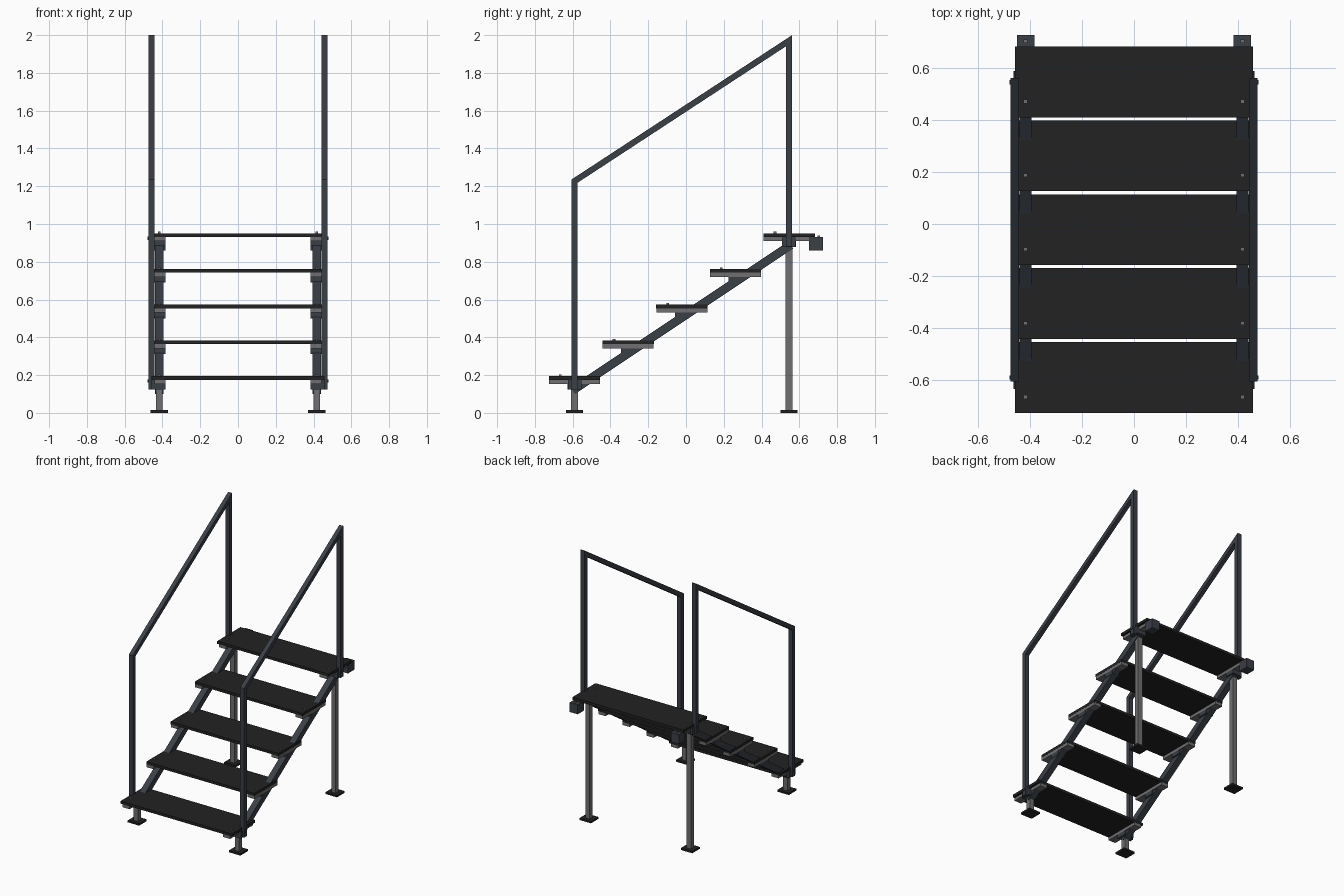
import bpy
import bmesh
from mathutils import Vector

if "Cube" in bpy.data.objects:
    bpy.data.objects.remove(bpy.data.objects["Cube"], do_unlink=True)


def material(name, rgb):
    m = bpy.data.materials.new(name)
    m.use_nodes = True
    m.diffuse_color = (*rgb, 1)
    m.node_tree.nodes["Principled BSDF"].inputs["Base Color"].default_value = (*rgb, 1)
    return m


BLACK = material("black_tread", (0.016, 0.016, 0.016))
BLUE = material("blue_grey_paint", (0.042, 0.05, 0.062))
STEEL = material("bare_steel", (0.16, 0.162, 0.168))


def finish(name, bm, mat):
    bmesh.ops.recalc_face_normals(bm, faces=bm.faces)
    mesh = bpy.data.meshes.new(name)
    bm.to_mesh(mesh)
    bm.free()
    mesh.materials.append(mat)
    obj = bpy.data.objects.new(name, mesh)
    bpy.context.collection.objects.link(obj)
    return obj


def box(name, x, y, z, mat):
    """Box spanning the given (low, high) ranges."""
    bm = bmesh.new()
    bmesh.ops.create_cube(bm, size=1)
    for v in bm.verts:
        v.co = [(r[0] + r[1]) / 2 + c * (r[1] - r[0]) for r, c in zip((x, y, z), v.co)]
    return finish(name, bm, mat)


def around(centre, half):
    return (centre - half, centre + half)


def tube(name, x, path, width, mat):
    """Square tube with mitred corners along a path of (y, z) points."""
    bm = bmesh.new()
    pts = [Vector(p) for p in path]
    dirs = [(b - a).normalized() for a, b in zip(pts, pts[1:])]
    h = width / 2
    rings = []
    for i, p in enumerate(pts):
        before, after = dirs[max(i - 1, 0)], dirs[min(i, len(dirs) - 1)]
        n1, n2 = Vector((-before.y, before.x)), Vector((-after.y, after.x))
        off = (n1 + n2) * (h / (1 + n1.dot(n2)))
        rings.append([bm.verts.new((x + sx * h, p.x + s * off.x, p.y + s * off.y))
                      for sx, s in ((-1, -1), (1, -1), (1, 1), (-1, 1))])
    for a, b in zip(rings, rings[1:]):
        for k in range(4):
            bm.faces.new((a[k], a[(k + 1) % 4], b[(k + 1) % 4], b[k]))
    bm.faces.new(rings[0])
    bm.faces.new(rings[-1])
    return finish(name, bm, mat)


STEPS = 5
RUN, RISE = 0.284, 0.189
FIRST_Y, FIRST_TOP = -0.59, 0.195
FRONT, BACK = -0.59, 0.545
LEG_X, RAIL_X = 0.417, 0.458

# treads
for i in range(STEPS):
    y, top = FIRST_Y + i * RUN, FIRST_TOP + i * RISE
    half = 0.458 if i in (0, STEPS - 1) else 0.444
    box(f"tread_{i + 1}", (-half, half), around(y, 0.136), (top - 0.02, top), BLACK)

for label, s in (("left", 1), ("right", -1)):
    # support bar, bracket and bolt under and on each tread
    for i in range(STEPS):
        y, top = FIRST_Y + i * RUN, FIRST_TOP + i * RISE
        n = f"{label}_{i + 1}"
        box("tread_bar_" + n, around(s * 0.414, 0.029), around(y, 0.135),
            (top - 0.042, top - 0.02), STEEL)
        box("tread_bracket_" + n, around(s * 0.413, 0.03), around(y, 0.037),
            (top - 0.072, top - 0.042), BLUE)
        box("tread_bolt_" + n, around(s * LEG_X, 0.007), around(y - 0.075, 0.007),
            (top - 0.01, top + 0.008), STEEL)

    # sloping stringer
    tube("stringer_" + label, s * LEG_X, [(-0.6, 0.119), (0.555, 0.889)], 0.046, BLUE)

    # legs, feet and post fixings
    for end, y, leg_top, tread_top in (("front", FRONT, 0.13, FIRST_TOP),
                                       ("back", BACK, 0.88, FIRST_TOP + 4 * RISE)):
        n = f"{end}_{label}"
        box("leg_" + n, around(s * LEG_X, 0.018), around(y, 0.018), (0.01, leg_top), STEEL)
        box("foot_" + n, around(s * LEG_X, 0.047), around(y, 0.044), (0, 0.014), BLACK)
        box("post_plate_" + n, around(s * 0.448, 0.013), around(y, 0.036),
            (tread_top - 0.072, tread_top - 0.022), BLUE)
        box("post_bolt_" + n, around(s * 0.473, 0.006), around(y, 0.008),
            (tread_top - 0.035, tread_top - 0.018), BLUE)

    # handrail with its two posts
    tube("handrail_" + label, s * RAIL_X,
         [(FRONT, 0.125), (FRONT, 1.227), (BACK, 1.97), (BACK, 0.88)], 0.032, BLUE)

    # mounting block behind the top tread
    box("rear_block_" + label, around(s * 0.416, 0.033), (0.652, 0.726), (0.86, 0.931), BLUE)
    box("rear_block_bolt_" + label, around(s * LEG_X, 0.007), around(0.703, 0.007),
        (0.925, 0.938), STEEL)
